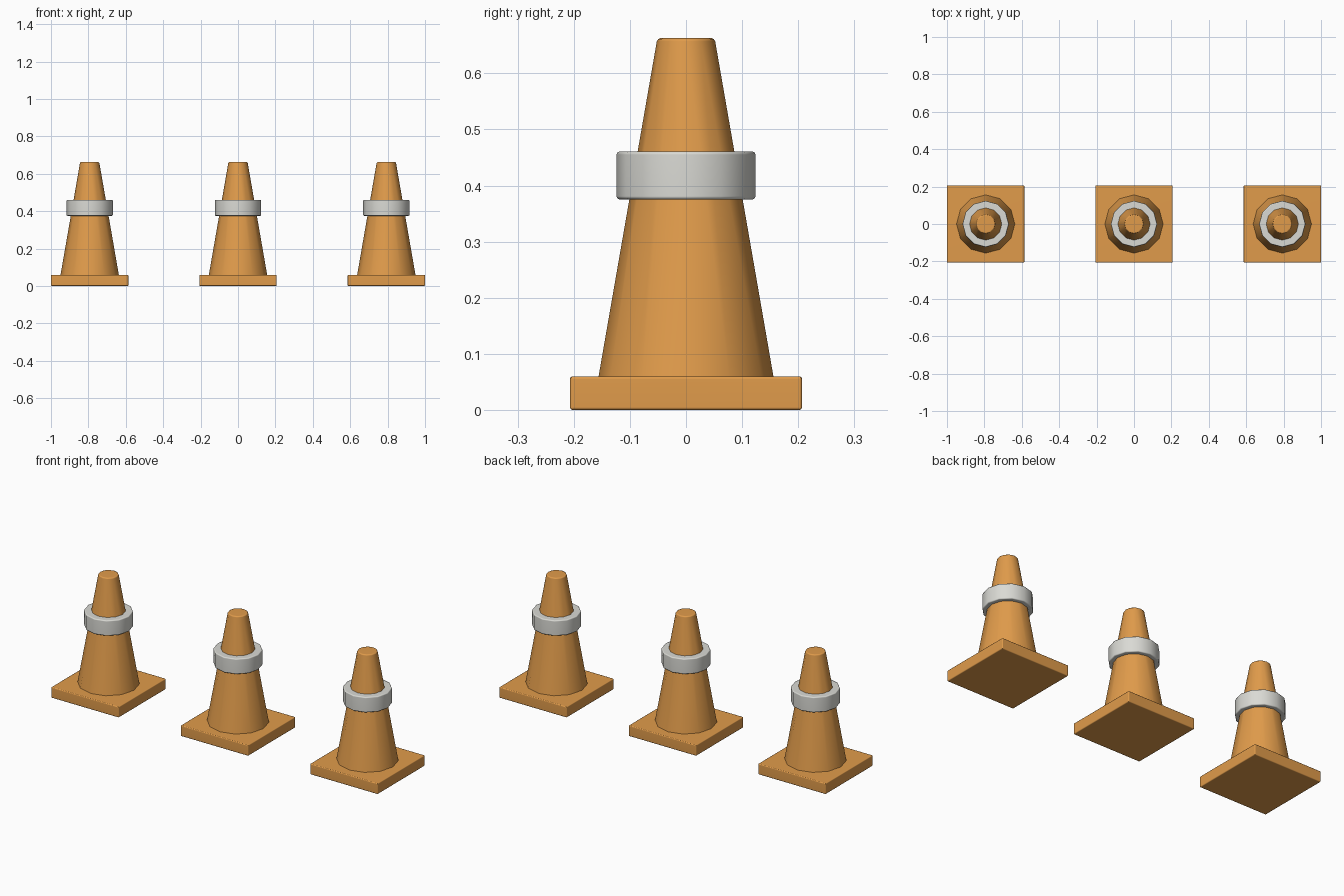
import bpy
import bmesh
from math import radians
from mathutils import Matrix

if "Cube" in bpy.data.objects:
    bpy.data.objects.remove(bpy.data.objects["Cube"], do_unlink=True)


def make_material(name, colour):
    mat = bpy.data.materials.new(name)
    mat.use_nodes = True
    mat.diffuse_color = colour
    mat.node_tree.nodes["Principled BSDF"].inputs["Base Color"].default_value = colour
    return mat


def finish(name, bm, mat, x, bevel):
    """Soften the hard edges, smooth the shading and place the part."""
    bm.normal_update()
    hard = [e for e in bm.edges if e.calc_face_angle(0) > radians(45)]
    bmesh.ops.bevel(bm, geom=hard, offset=bevel, segments=2, profile=0.5, affect='EDGES')
    mesh = bpy.data.meshes.new(name)
    bm.to_mesh(mesh)
    bm.free()
    mesh.materials.append(mat)
    mesh.shade_smooth()
    mesh.set_sharp_from_angle(angle=radians(46))
    obj = bpy.data.objects.new(name, mesh)
    obj.location.x = x
    bpy.context.collection.objects.link(obj)
    normals = obj.modifiers.new("Weighted Normals", 'WEIGHTED_NORMAL')
    normals.keep_sharp = True
    return obj


def frustum(name, r_low, r_high, z_low, z_high, mat, x):
    bm = bmesh.new()
    bmesh.ops.create_cone(bm, cap_ends=True, segments=SIDES, radius1=r_low,
                          radius2=r_high, depth=z_high - z_low,
                          matrix=Matrix.Translation((0, 0, (z_low + z_high) / 2)))
    return finish(name, bm, mat, x, 0.006)


def slab(name, width, height, mat, x):
    bm = bmesh.new()
    bmesh.ops.create_cube(bm, size=1)
    bmesh.ops.scale(bm, vec=(width, width, height), verts=bm.verts)
    bmesh.ops.translate(bm, vec=(0, 0, height / 2), verts=bm.verts)
    return finish(name, bm, mat, x, 0.005)


SIDES = 12
SPACING = 0.793
orange = make_material("orange plastic", (0.75, 0.33, 0.07, 1))
white = make_material("off white band", (0.70, 0.70, 0.66, 1))

# Three identical traffic cones in a row
for side, label in ((-1, "right"), (0, "middle"), (1, "left")):
    x = side * SPACING
    slab(label + "_base", 0.414, 0.06, orange, x)
    frustum(label + "_cone", 0.161, 0.051, 0.03, 0.663, orange, x)
    frustum(label + "_band", 0.124, 0.124, 0.375, 0.461, white, x)
